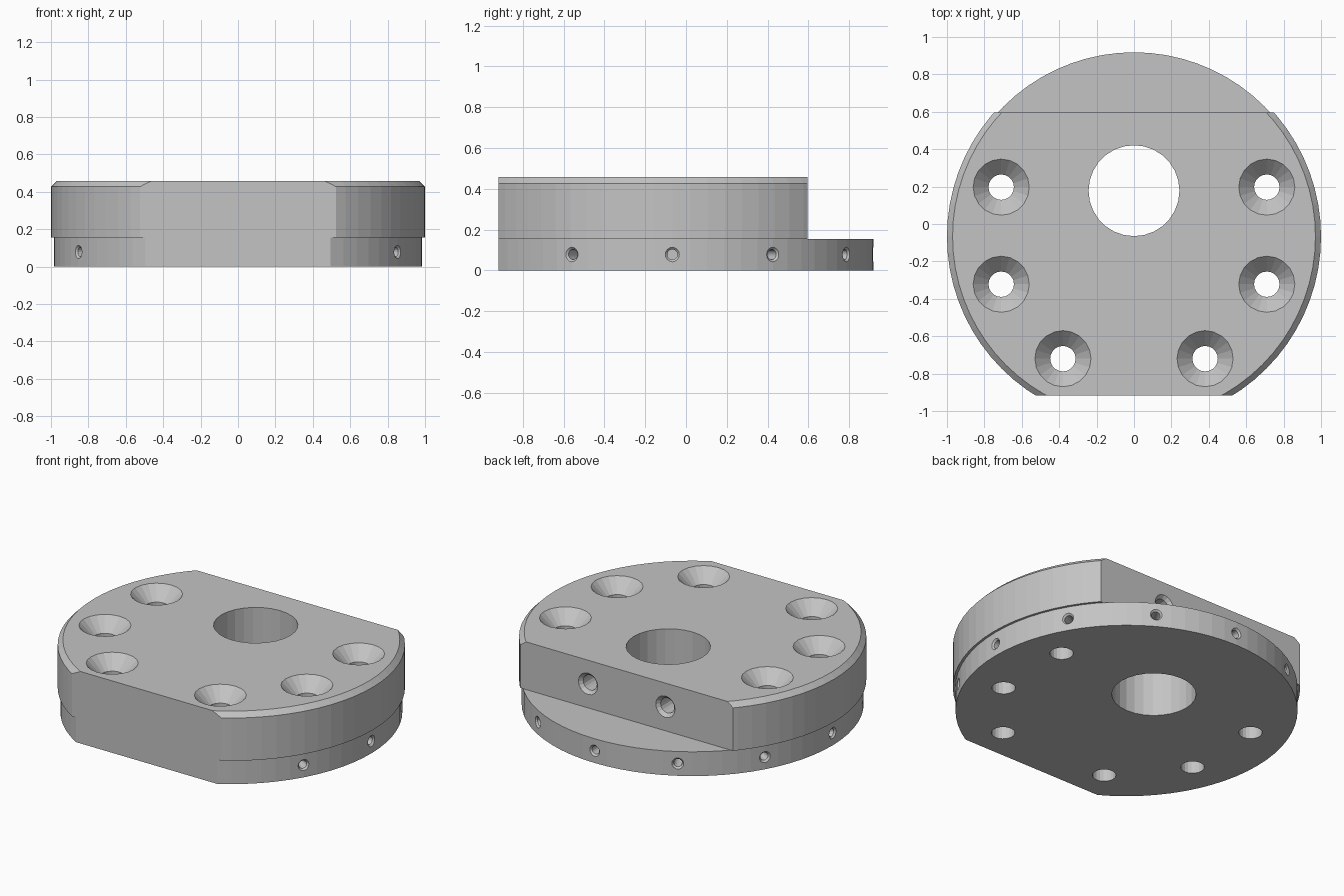
import bpy, bmesh, math
from mathutils import Matrix, Vector

if "Cube" in bpy.data.objects:
    bpy.data.objects.remove(bpy.data.objects["Cube"], do_unlink=True)

CENTRE = Vector((0, -0.067, 0))
HEIGHT = 0.457
FLANGE_R = 0.985
FLANGE_H = 0.155

metal = bpy.data.materials.new("grey metal")
metal.use_nodes = True
GREY = (0.55, 0.55, 0.55, 1)
metal.diffuse_color = GREY
metal.node_tree.nodes["Principled BSDF"].inputs["Base Color"].default_value = GREY


def finish(name, bm):
    bmesh.ops.recalc_face_normals(bm, faces=bm.faces)
    mesh = bpy.data.meshes.new(name)
    bm.to_mesh(mesh)
    bm.free()
    mesh.materials.append(metal)
    obj = bpy.data.objects.new(name, mesh)
    bpy.context.scene.collection.objects.link(obj)
    return obj


def turned(name, profile, sides, matrix):
    """Closed solid turned from (radius, height) points, capped at both ends."""
    bm = bmesh.new()
    rings = [[bm.verts.new((r * math.cos(math.tau * i / sides),
                            r * math.sin(math.tau * i / sides), z))
              for i in range(sides)] for r, z in profile]
    for low, high in zip(rings, rings[1:]):
        for i in range(sides):
            j = (i + 1) % sides
            bm.faces.new((low[i], low[j], high[j], high[i]))
    bm.faces.new(rings[0])
    bm.faces.new(rings[-1])
    bm.transform(matrix)
    return finish(name, bm)


def box(name, centre, size):
    bm = bmesh.new()
    bmesh.ops.create_cube(bm, size=1)
    bm.transform(Matrix.Translation(centre) @ Matrix.Diagonal((*size, 1)))
    return finish(name, bm)


def countersink(name, point, outward, outer, inner, depth, sides):
    """Drill cutter with a conical mouth at point, facing outward."""
    over = 0.02
    profile = [(inner, -depth), (inner, inner - outer),
               (outer + over, over)]
    turn = Vector(outward).to_track_quat('Z', 'Y').to_matrix().to_4x4()
    return turned(name, profile, sides, Matrix.Translation(point) @ turn)


# Stepped disc with a chamfered top rim
body = turned("mounting_disc",
              [(FLANGE_R, 0), (FLANGE_R, FLANGE_H), (1, FLANGE_H),
               (1, HEIGHT - 0.03), (0.97, HEIGHT)],
              72, Matrix.Translation(CENTRE))

# Front flat and rear step
cutters = [box("front_cut", (0, -1.418, 0.3), (3, 1, 2)),
           box("rear_cut", (0, 1.095, FLANGE_H + 0.499), (3, 1, 1))]

# Central bore
cutters.append(turned("bore_cut", [(0.243, -0.1), (0.243, 0.6)], 28,
                      Matrix.Translation((0, 0.178, 0))))

# Countersunk screw holes, mirrored left and right
for x, y in ((0.71, 0.197), (0.71, -0.322), (0.38, -0.72)):
    for side in (-1, 1):
        cutters.append(countersink("screw_cut", (side * x, y, HEIGHT),
                                   (0, 0, 1), 0.15, 0.068, 0.6, 20))

# Small radial holes around the flange
for degrees in range(-30, 211, 30):
    a = math.radians(degrees)
    out = Vector((math.cos(a), math.sin(a), 0))
    cutters.append(countersink("radial_cut",
                               CENTRE + out * FLANGE_R + Vector((0, 0, 0.078)),
                               out, 0.036, 0.025, 0.13, 16))

# Pair of holes in the rear wall
for side in (-1, 1):
    cutters.append(countersink("rear_hole_cut", (side * 0.272, 0.595, 0.307),
                               (0, 1, 0), 0.068, 0.048, 0.15, 16))

for cutter in cutters:
    cutter.hide_render = True
    mod = body.modifiers.new(cutter.name, 'BOOLEAN')
    mod.operation = 'DIFFERENCE'
    mod.solver = 'EXACT'
    mod.object = cutter

# Bake the cuts and discard the cutters
graph = bpy.context.evaluated_depsgraph_get()
result = bpy.data.meshes.new_from_object(body.evaluated_get(graph))
body.modifiers.clear()
body.data = result
for cutter in cutters:
    bpy.data.objects.remove(cutter, do_unlink=True)
result.materials.clear()
result.materials.append(metal)
for face in result.polygons:
    face.material_index = 0
    face.use_smooth = False
